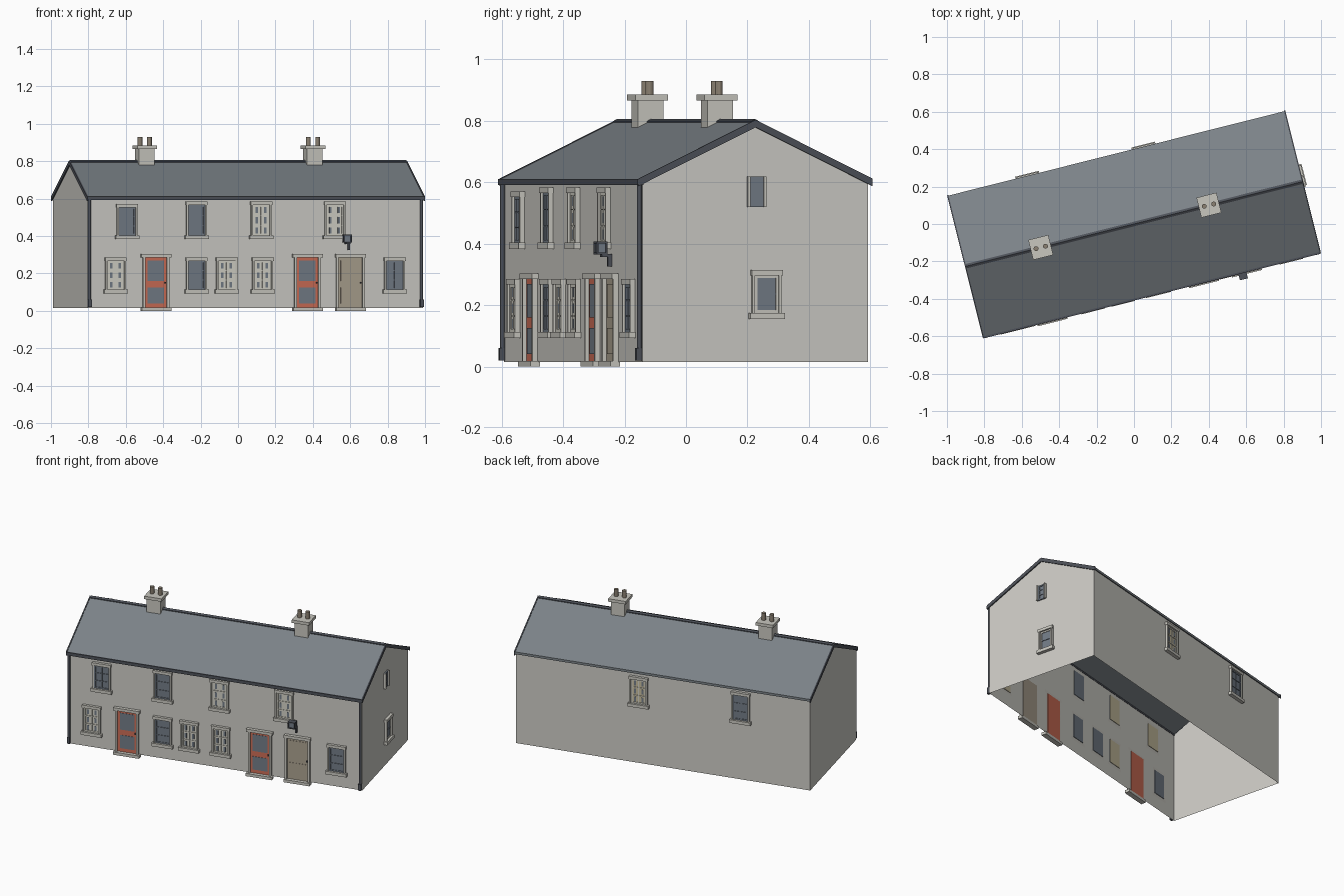
import bpy, bmesh, math
from mathutils import Matrix, Vector

cube = bpy.data.objects.get("Cube")
if cube:
    bpy.data.objects.remove(cube)


def material(name, r, g, b):
    m = bpy.data.materials.new(name)
    m.use_nodes = True
    m.diffuse_color = (r, g, b, 1)
    m.node_tree.nodes["Principled BSDF"].inputs["Base Color"].default_value = (r, g, b, 1)
    return m


RENDER = material("wall_render", 0.61, 0.6, 0.56)
STONE = material("pale_stone", 0.58, 0.57, 0.52)
SLATE = material("slate", 0.2, 0.225, 0.245)
TRIM = material("dark_trim", 0.075, 0.083, 0.1)
GLASS = material("glass", 0.17, 0.2, 0.24)
SASH = material("sash_cream", 0.64, 0.63, 0.56)
CURTAIN = material("curtain", 0.56, 0.5, 0.34)
RED = material("red_paint", 0.6, 0.15, 0.09)
TAN = material("tan_door", 0.4, 0.35, 0.27)
CLAY = material("clay_pot", 0.26, 0.22, 0.17)

# House frame and one frame per facade: x along the wall, -y outward
L, D, EAVE, APEX = 0.925, 0.378, 0.605, 0.79
HOUSE = Matrix.Rotation(math.radians(14.1), 4, 'Z')


def facade(turn, depth):
    return HOUSE @ Matrix.Rotation(math.radians(turn), 4, 'Z') @ Matrix.Translation((0, -depth, 0))


FRONT, BACK, RIGHT = facade(0, D), facade(180, D), facade(90, L)


def finish(name, bm, mat, frame=HOUSE):
    bmesh.ops.recalc_face_normals(bm, faces=bm.faces)
    bm.transform(frame)
    me = bpy.data.meshes.new(name)
    bm.to_mesh(me)
    bm.free()
    me.materials.append(mat)
    ob = bpy.data.objects.new(name, me)
    bpy.context.scene.collection.objects.link(ob)
    return ob


def boxes(name, mat, spans, frame=HOUSE):
    """One object from boxes given as (x0, x1, y0, y1, z0, z1)."""
    bm = bmesh.new()
    for x0, x1, y0, y1, z0, z1 in spans:
        mid = Vector((x0 + x1, y0 + y1, z0 + z1)) / 2
        size = (abs(x1 - x0), abs(y1 - y0), abs(z1 - z0), 1)
        bmesh.ops.create_cube(bm, size=1, matrix=Matrix.Translation(mid) @ Matrix.Diagonal(size))
    return finish(name, bm, mat, frame)


def prism(name, mat, profile, x0, x1):
    """Extrude a (y, z) outline along the house."""
    bm = bmesh.new()
    face = bm.faces.new([bm.verts.new((x0, y, z)) for y, z in profile])
    new = bmesh.ops.extrude_face_region(bm, geom=[face])["geom"]
    bmesh.ops.translate(bm, vec=(x1 - x0, 0, 0), verts=[v for v in new if isinstance(v, bmesh.types.BMVert)])
    return finish(name, bm, mat)


def tubes(name, mat, items):
    bm = bmesh.new()
    for x, y, z0, z1, r in items:
        bmesh.ops.create_cone(bm, cap_ends=True, segments=12, radius1=r, radius2=r, depth=z1 - z0,
                              matrix=Matrix.Translation((x, y, (z0 + z1) / 2)))
    return finish(name, bm, mat)


# Walls: gabled shell, open below and under the roof
bm = bmesh.new()
ends = []
for x in (-L, L):
    outline = [(-D, 0.015), (D, 0.015), (D, EAVE), (0, APEX), (-D, EAVE)]
    vs = [bm.verts.new((x, y, z)) for y, z in outline]
    bm.faces.new(vs)
    ends.append(vs)
a, b = ends
for i, j in ((1, 2), (4, 0)):
    bm.faces.new((a[i], a[j], b[j], b[i]))
finish("walls", bm, RENDER)


# Roof, ridge and edge trims
def chevron(half, top_eave, top_ridge, thick):
    return [(-half, top_eave), (0, top_ridge), (half, top_eave),
            (half, top_eave - thick), (0, top_ridge - thick), (-half, top_eave - thick)]


prism("roof", SLATE, chevron(0.389, 0.61, 0.8, 0.015), -L, L)
prism("ridge_cap", TRIM, chevron(0.012, 0.799, 0.806, 0.008), -L, L)
for side, s in (("left", 1), ("right", -1)):
    prism(side + "_rake_trim", TRIM, chevron(0.392, 0.612, 0.803, 0.024), s * L, s * 0.932)
boxes("front_gutter", TRIM, [(-0.93, 0.93, -0.397, -0.376, 0.591, 0.611)])

# Downpipes with kicked-out shoes
tubes("downpipes", TRIM, [(s * 0.915, -0.386, 0.02, 0.6, 0.008) for s in (-1, 1)])
boxes("downpipe_shoes", TRIM, [(s * 0.915 - 0.009, s * 0.915 + 0.009, -0.398, -0.38, 0.02, 0.06) for s in (-1, 1)])

# Chimneys
for side, u in (("right", -0.514), ("left", 0.413)):
    boxes(side + "_chimney", STONE, [
        (u - 0.043, u + 0.043, -0.043, 0.043, 0.77, 0.868),
        (u - 0.055, u + 0.055, -0.055, 0.055, 0.866, 0.885)])
    tubes(side + "_chimney_pots", CLAY, [(u + o, 0, 0.88, 0.93, 0.013) for o in (-0.026, 0.026)])


# Windows: stone surround, outer pane, inner backing and glazing bars
def window(name, frame, x, z0, z1, pale=False, half=0.047, ledges=True, cols=2, rows=3):
    h, d = half, -0.016
    stone = [(x + s * h, x + s * (h + 0.009), 0, d, z0, z1) for s in (-1, 1)]
    if ledges:
        stone += [(x - h - 0.018, x + h + 0.018, 0, -0.022, z0, z0 + 0.02),
                  (x - h - 0.012, x + h + 0.012, 0, -0.018, z1 - 0.018, z1)]
        z0, z1 = z0 + 0.02, z1 - 0.018
    boxes(name + "_surround", STONE, stone, frame)
    boxes(name + "_pane", CURTAIN if pale == "curtain" else SASH if pale else GLASS,
          [(x - h, x + h, 0, -0.004, z0, z1)], frame)
    boxes(name + "_backing", GLASS if pale else CURTAIN, [(x - h, x + h, 0.004, 0.001, z0, z1)], frame)
    w, t, y = 0.009, 0.002, -0.008
    sash = [(x + s * h, x + s * (h - w), 0, y, z0, z1) for s in (-1, 1)]
    sash += [(x - h, x + h, 0, y, z, z + w) for z in (z0, z1 - w)]
    bars = [(x - h + 2 * h * i / cols - t, x - h + 2 * h * i / cols + t, 0, y, z0, z1) for i in range(1, cols)]
    bars += [(x - h, x + h, 0, y, z0 + (z1 - z0) * i / rows - t, z0 + (z1 - z0) * i / rows + t)
             for i in range(1, rows)]
    if pale:
        # Glass lights between the pale sash members
        cw, ch = 2 * h / cols, (z1 - z0) / rows
        boxes(name + "_lights", GLASS, [
            (x - h + cw * (i + 0.36), x - h + cw * (i + 0.64), 0, -0.005, z0 + ch * (j + 0.2), z0 + ch * (j + 0.8))
            for i in range(cols) for j in range(rows)], frame)
    boxes(name + "_sash", SASH if pale else STONE if rows < 3 else GLASS, sash, frame)
    boxes(name + "_bars", SASH if pale else GLASS, bars, frame)


for i, (x, z1, pale) in enumerate([(-0.709, 0.57, False), (-0.326, 0.583, False),
                                   (0.031, 0.583, True), (0.437, 0.583, True)]):
    window(f"front_upper_window_{i + 1}", FRONT, x, 0.383, z1, pale)
for i, (x, pale) in enumerate([(-0.772, True), (-0.326, False), (-0.159, True), (0.039, True), (0.767, False)]):
    window(f"front_lower_window_{i + 1}", FRONT, x, 0.093, 0.285, pale)
window("back_window_left", BACK, -0.151, 0.38, 0.575, "curtain")
window("back_window_right", BACK, 0.49, 0.38, 0.58)
window("gable_upper_window", RIGHT, 0.003, 0.52, 0.618, half=0.022, ledges=False, cols=1)
window("gable_lower_window", RIGHT, 0.036, 0.155, 0.315, half=0.04, cols=1, rows=2)


# Doors: stone surround, leaf and panels
def door(name, x, leaf, panel, half=0.06):
    boxes(name + "_surround", STONE,
          [(x + s * half, x + s * (half + 0.012), 0, -0.017, 0.01, 0.29) for s in (-1, 1)] +
          [(x - 0.082, x + 0.082, 0, -0.022, 0.285, 0.303), (x - 0.082, x + 0.082, 0.005, -0.027, 0, 0.018)], FRONT)
    boxes(name + "_leaf", leaf, [(x - half, x + half, 0.004, -0.004, 0.018, 0.285)], FRONT)
    e = half - 0.014
    boxes(name + "_panels", panel, [(x - e, x + e, 0, -0.006, z0, z1) for z0, z1 in ((0.04, 0.125), (0.16, 0.268))], FRONT)
    boxes(name + "_handle", TRIM, [(x + half - 0.011, x + half - 0.005, 0, -0.014, 0.145, 0.153)], FRONT)


door("right_red_door", -0.55, RED, GLASS)
door("left_red_door", 0.285, RED, GLASS)
door("tan_door", 0.522, TAN, TAN, 0.066)

# Wall lantern on a bracket
x, y, z = 0.498, -0.034, 0.386
boxes("lantern_glass", GLASS, [(x - 0.017, x + 0.017, y - 0.013, y + 0.013, z - 0.017, z + 0.017)], FRONT)
boxes("lantern_frame", TRIM,
      [(x - 0.022, x + 0.022, y - 0.018, y + 0.018, z + o - 0.003, z + o + 0.003) for o in (-0.018, 0.018)] +
      [(x + i * 0.019 - 0.003, x + i * 0.019 + 0.003, y + j * 0.015 - 0.003, y + j * 0.015 + 0.003, z - 0.018, z + 0.018)
       for i in (-1, 1) for j in (-1, 1)], FRONT)
boxes("lantern_bracket", TRIM, [(x - 0.005, x + 0.02, y, 0, 0.357, 0.367),
                                (x + 0.01, x + 0.02, -0.014, 0, 0.325, 0.367)], FRONT)
